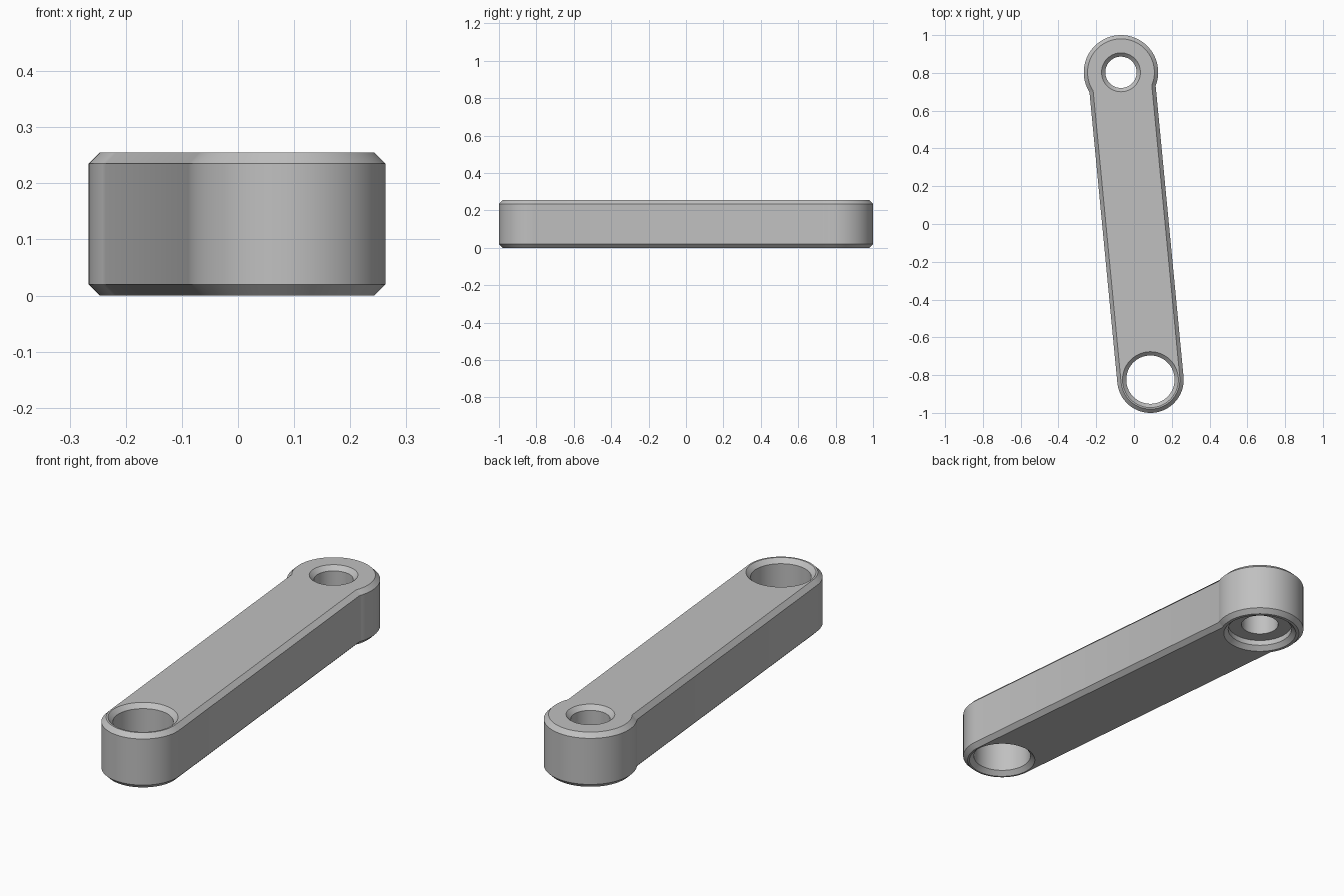
import bpy, bmesh, math
from mathutils import Vector

if "Cube" in bpy.data.objects:
    bpy.data.objects.remove(bpy.data.objects["Cube"])

H, C = 0.255, 0.02                      # height, chamfer size
BIG, BIG_R = Vector((-0.069, 0.803)), 0.197
SMALL, SMALL_R = Vector((0.087, -0.824)), 0.176

grey = bpy.data.materials.new("light grey metal")
grey.diffuse_color = (0.53, 0.53, 0.53, 1)
grey.use_nodes = True
grey.node_tree.nodes["Principled BSDF"].inputs["Base Color"].default_value = grey.diffuse_color


def make_object(name, rings):
    """Skin a stack of equal-length rings and cap both ends."""
    bm = bmesh.new()
    loops = [[bm.verts.new(p) for p in ring] for ring in rings]
    n = len(loops[0])
    for a, b in zip(loops, loops[1:]):
        for i in range(n):
            j = (i + 1) % n
            bm.faces.new((a[i], a[j], b[j], b[i]))
    bm.faces.new(loops[0][::-1])
    bm.faces.new(loops[-1])
    bmesh.ops.recalc_face_normals(bm, faces=bm.faces)
    mesh = bpy.data.meshes.new(name)
    bm.to_mesh(mesh)
    bm.free()
    mesh.materials.append(grey)
    obj = bpy.data.objects.new(name, mesh)
    bpy.context.collection.objects.link(obj)
    return obj


def arc(center, r, start, end, n, z):
    return [(center.x + r * math.cos(start + (end - start) * i / n),
             center.y + r * math.sin(start + (end - start) * i / n), z)
            for i in range(n + 1)]


def outline(inset, z):
    """Round boss joined to a parallel-sided arm with a round end."""
    axis = BIG - SMALL
    ang = math.atan2(axis.y, axis.x)
    rb, rs = BIG_R - inset, SMALL_R - inset
    half = math.pi - math.asin(rs / rb)  # where the boss meets the arm sides
    return (arc(BIG, rb, ang - half, ang + half, 72, z)
            + arc(SMALL, rs, ang + math.pi / 2, ang + 3 * math.pi / 2, 48, z))


def bore(name, center, profile):
    """Round cutter from (radius, z) steps."""
    return make_object(name, [arc(center, r, 0, 2 * math.pi * 63 / 64, 63, z)
                              for r, z in profile])


# Chamfered link body
link = make_object("link_arm", [outline(C, 0), outline(0, C),
                                outline(0, H - C), outline(C, H)])

# Pin hole with counterbore underneath, and plain through hole, all chamfered
E = 0.01
FLOOR = 0.045
cutters = [
    bore("pin_hole_cutter", BIG,
         [(0.163 + E, -E), (0.143, C), (0.143, FLOOR), (0.083, FLOOR),
          (0.083, H - C), (0.103 + E, H + E)]),
    bore("wide_hole_cutter", SMALL,
         [(0.148 + E, -E), (0.128, C), (0.128, H - C), (0.148 + E, H + E)]),
]
for cutter in cutters:
    cutter.hide_render = True
    mod = link.modifiers.new(cutter.name, 'BOOLEAN')
    mod.operation = 'DIFFERENCE'
    mod.solver = 'EXACT'
    mod.object = cutter

# Bake the cuts and drop the cutters
graph = bpy.context.evaluated_depsgraph_get()
mesh = bpy.data.meshes.new_from_object(link.evaluated_get(graph))
link.modifiers.clear()
link.data = mesh
mesh.name = "link_arm"
for cutter in cutters:
    bpy.data.objects.remove(cutter)

# Smooth round walls, crisp chamfer edges
bpy.context.view_layer.objects.active = link
link.select_set(True)
bpy.ops.object.shade_smooth_by_angle(angle=math.radians(30))
